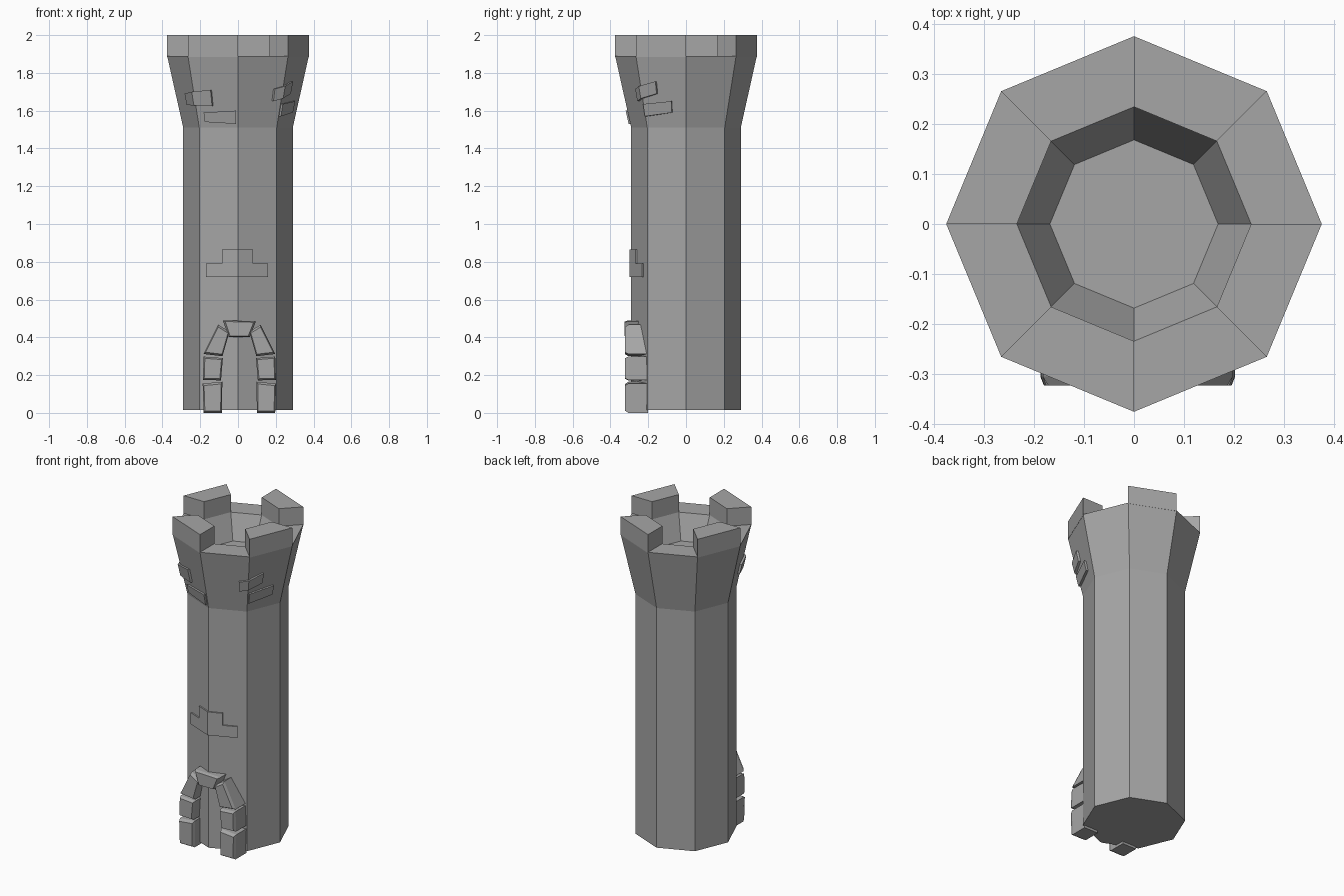
import bpy, math

if "Cube" in bpy.data.objects:
    bpy.data.objects.remove(bpy.data.objects["Cube"])

stone = bpy.data.materials.new("grey_stone")
stone.diffuse_color = (0.38, 0.38, 0.38, 1)
stone.use_nodes = True
stone.node_tree.nodes["Principled BSDF"].inputs["Base Color"].default_value = stone.diffuse_color


def make(name, verts, faces):
    me = bpy.data.meshes.new(name)
    me.from_pydata(verts, [], faces)
    me.materials.append(stone)
    ob = bpy.data.objects.new(name, me)
    bpy.context.collection.objects.link(ob)
    bpy.context.view_layer.objects.active = ob
    # consistent outward normals
    import bmesh
    bm = bmesh.new()
    bm.from_mesh(me)
    bmesh.ops.recalc_face_normals(bm, faces=bm.faces)
    bm.to_mesh(me)
    bm.free()
    return ob


def loft(name, rings):
    """Skin closed rings of equal length and cap both ends."""
    n = len(rings[0])
    verts = [p for r in rings for p in r]
    faces = [(i * n + j, i * n + (j + 1) % n, (i + 1) * n + (j + 1) % n, (i + 1) * n + j)
             for i in range(len(rings) - 1) for j in range(n)]
    faces += [tuple(range(n)), tuple(range((len(rings) - 1) * n, len(rings) * n))]
    return make(name, verts, faces)


def corner(k, r, z):
    a = math.radians(45 * k)
    return (r * math.cos(a), r * math.sin(a), z)


# Tower shell: shaft, flared head, rim and sunken floor
profile = [(0.29, 0.015), (0.29, 1.51), (0.375, 1.89), (0.234, 1.89), (0.168, 1.74)]
loft("tower", [[corner(k, r, z) for k in range(8)] for r, z in profile])

# Merlons on every other side
for k in (1, 3, 5, 7):
    loft(f"merlon_{k}", [[corner(k, 0.375, z), corner(k + 1, 0.375, z),
                          corner(k + 1, 0.234, z), corner(k, 0.234, z)] for z in (1.885, 2.0)])


# Raised bricks hugging the octagonal wall; t counts corners round the tower
def wall_point(t, z, off):
    r = 0.29 + max(0, z - 1.51) / 0.38 * 0.085 + off
    k = math.floor(t)
    a, b = corner(k, r, z), corner(k + 1, r, z)
    return tuple(p + (q - p) * (t - k) for p, q in zip(a, b))


def brick(name, t0, lo0, hi0, t1, lo1, hi1, out):
    ts = [t0] + [k for k in range(4, 9) if t0 < k < t1] + [t1]
    rings = []
    for t in ts:
        f = (t - t0) / (t1 - t0)
        lo, hi = lo0 + (lo1 - lo0) * f, hi0 + (hi1 - hi0) * f
        rings.append([wall_point(t, lo, -0.01), wall_point(t, lo, out),
                      wall_point(t, hi, out), wall_point(t, hi, -0.01)])
    loft(name, rings)


brick("shaft_brick_upper", 5.60, 0.79, 0.865, 6.37, 0.79, 0.865, 0.009)
brick("shaft_brick_lower", 5.20, 0.72, 0.79, 6.75, 0.72, 0.79, 0.009)
brick("head_brick_left", 4.61, 1.63, 1.69, 5.41, 1.625, 1.71, 0.014)
brick("head_brick_front", 5.20, 1.54, 1.59, 5.95, 1.53, 1.60, 0.014)
brick("head_brick_right_upper", 6.79, 1.65, 1.715, 7.36, 1.69, 1.755, 0.014)
brick("head_brick_right_lower", 7.03, 1.57, 1.635, 7.67, 1.59, 1.65, 0.014)


# Door arch stones with chamfered fronts
def arch_stone(name, pts, front, back):
    cx, cz = sum(p[0] for p in pts) / 4, sum(p[1] for p in pts) / 4
    ring = lambda s, y: [(cx + (x - cx) * s, y, cz + (z - cz) * s) for x, z in pts]
    loft(name, [ring(1, back), ring(1, front + 0.018), ring(0.86, front)])


half = {
    "arch_base": ([(-0.182, 0.0), (-0.085, 0.0), (-0.083, 0.165), (-0.187, 0.155)], -0.2),
    "arch_middle": ([(-0.186, 0.175), (-0.09, 0.172), (-0.08, 0.29), (-0.182, 0.298)], -0.2),
    "arch_shoulder": ([(-0.182, 0.312), (-0.082, 0.30), (-0.045, 0.43), (-0.105, 0.467)], -0.205),
}
for name, (pts, back) in half.items():
    arch_stone(name + "_left", pts, -0.323, back)
    arch_stone(name + "_right", [(0.015 - x, z) for x, z in pts], -0.323, back)
arch_stone("arch_keystone", [(-0.05, 0.402), (0.062, 0.402), (0.095, 0.485), (-0.08, 0.49)],
           -0.325, -0.24)
